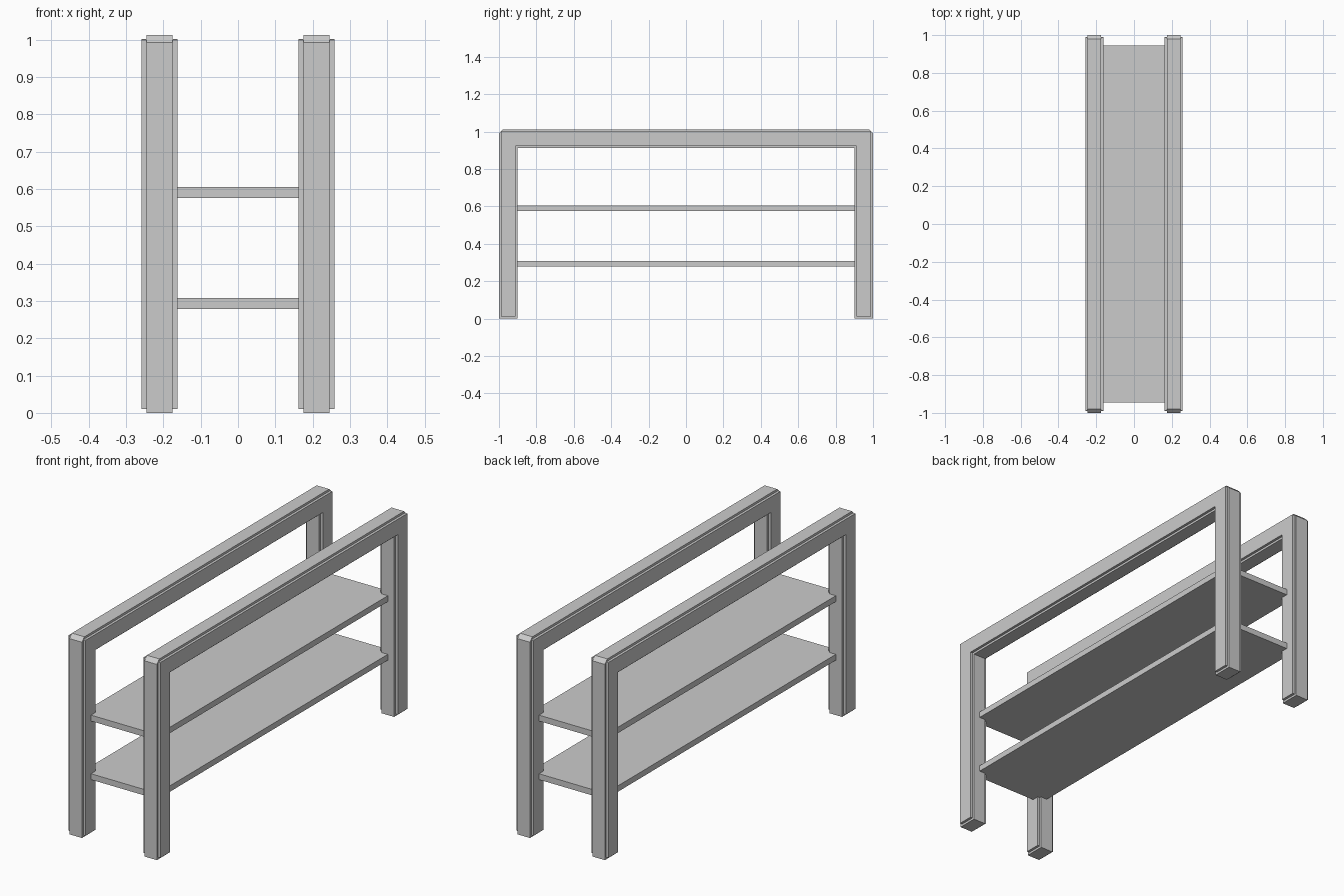
import bpy, bmesh

if "Cube" in bpy.data.objects:
    bpy.data.objects.remove(bpy.data.objects["Cube"])


def outline(inset, chamfer):
    """Upside-down U in the y/z plane, shrunk by inset, with clipped top corners."""
    yo, yi = 1.0 - inset, 0.90 + inset
    zb, zi, zt = inset, 0.912 + inset, 1.012 - inset
    half = [(yo, zb), (yo, zt - chamfer), (yo - chamfer, zt)]
    other = [(-y, z) for y, z in reversed(half)]
    return half + other + [(-yi, zb), (-yi, zi), (yi, zi), (yi, zb)]


def make_frame(name, cx):
    big, small = outline(0, 0.02), outline(0.011, 0.002)
    # stepped edge: narrow full-size core with slightly smaller slabs on both sides
    layers = [(-0.048, small), (-0.035, small), (-0.035, big),
              (0.035, big), (0.035, small), (0.048, small)]
    bm = bmesh.new()
    rings = [[bm.verts.new((x, y, z)) for y, z in pts] for x, pts in layers]
    for a, b in zip(rings, rings[1:]):
        for i in range(len(a)):
            j = (i + 1) % len(a)
            bm.faces.new((a[i], a[j], b[j], b[i]))
    bm.faces.new(rings[0])
    bm.faces.new(rings[-1])
    bmesh.ops.recalc_face_normals(bm, faces=bm.faces)
    mesh = bpy.data.meshes.new(name)
    bm.to_mesh(mesh)
    bm.free()
    obj = bpy.data.objects.new(name, mesh)
    obj.location.x = cx
    bpy.context.collection.objects.link(obj)


def make_shelf(name, z0, z1):
    bpy.ops.mesh.primitive_cube_add(size=1, location=(0, 0, (z0 + z1) / 2))
    obj = bpy.context.object
    obj.name = name
    obj.scale = (0.42, 1.89, z1 - z0)
    bpy.ops.object.transform_apply(location=False, rotation=False, scale=True)


# Side frames
make_frame("left_frame", -0.21)
make_frame("right_frame", 0.21)

# Shelves, let into the legs
make_shelf("lower_shelf", 0.278, 0.308)
make_shelf("upper_shelf", 0.575, 0.605)
